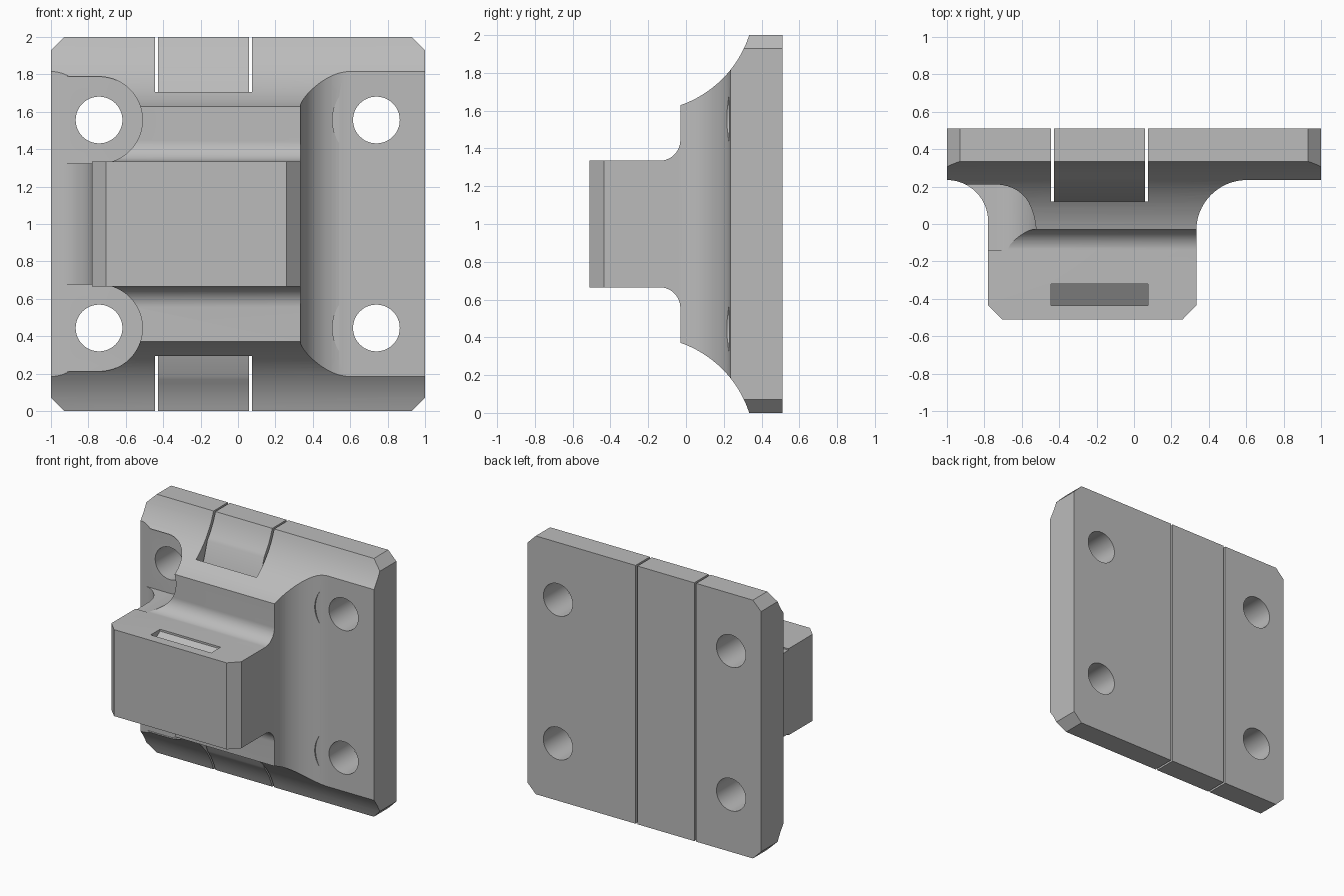
import bpy, bmesh, math
from mathutils import Vector

if "Cube" in bpy.data.objects:
    bpy.data.objects.remove(bpy.data.objects["Cube"], do_unlink=True)

grey = bpy.data.materials.new("plain_grey")
grey.use_nodes = True
COLOUR = (0.5, 0.5, 0.5, 1)
grey.diffuse_color = COLOUR
grey.node_tree.nodes["Principled BSDF"].inputs["Base Color"].default_value = COLOUR


def arc(cx, cy, r, a0, a1, n=20):
    steps = [math.radians(a0 + (a1 - a0) * i / n) for i in range(n + 1)]
    return [(cx + r * math.cos(a), cy + r * math.sin(a)) for a in steps]


def prism(name, points, axis, lo, hi):
    """Extrude a 2D outline along the named axis."""
    place = {"x": lambda p, t: (t, p[0], p[1]),
             "y": lambda p, t: (p[0], t, p[1]),
             "z": lambda p, t: (p[0], p[1], t)}[axis]
    bm = bmesh.new()
    face = bm.faces.new([bm.verts.new(place(p, lo)) for p in points])
    step = Vector(place((0, 0), hi - lo))
    new = bmesh.ops.extrude_face_region(bm, geom=[face])["geom"]
    bmesh.ops.translate(bm, vec=step, verts=[v for v in new if isinstance(v, bmesh.types.BMVert)])
    bmesh.ops.recalc_face_normals(bm, faces=bm.faces)
    mesh = bpy.data.meshes.new(name)
    bm.to_mesh(mesh)
    bm.free()
    mesh.materials.append(grey)
    ob = bpy.data.objects.new(name, mesh)
    bpy.context.collection.objects.link(ob)
    return ob


def combine(ob, tool, operation):
    """Apply a boolean and discard the tool."""
    mod = ob.modifiers.new("cut", "BOOLEAN")
    mod.operation, mod.object, mod.solver = operation, tool, "EXACT"
    deps = bpy.context.evaluated_depsgraph_get()
    mesh = bpy.data.meshes.new_from_object(ob.evaluated_get(deps))
    ob.modifiers.clear()
    ob.data = mesh
    bpy.data.objects.remove(tool, do_unlink=True)


def mirror_z(points):
    """Complete a top-half outline with its reflection about z = 1."""
    return points + [(y, 2 - z) for y, z in reversed(points)]


# Body: plan outline crossed with side outline and bevelled plate outline
plan = ([(-1, .51)] + arc(-1, .015, .22, 90, 0)
        + [(-.78, -.435), (-.705, -.51), (.26, -.51), (.333, -.435)]
        + arc(.603, -.035, .27, 180, 90) + [(1, .235), (1, .51)])
sweep = arc(-.22, 2.18, .583, -18, -71)
sweep[0] = (.335, 2)
side = mirror_z([(.51, 2)] + sweep + arc(-.14, 1.445, .11, 0, -90) + [(-.51, 1.335)])
c = .93
octagon = [(-c, 0), (c, 0), (1, .07), (1, c + 1), (c, 2), (-c, 2), (-1, c + 1), (-1, .07)]

body = prism("mount_body", plan, "z", -.1, 2.1)
combine(body, prism("side_cut", side, "x", -1.1, 1.1), "INTERSECT")
combine(body, prism("corner_cut", octagon, "y", -1, 1), "INTERSECT")

# Screw holes with flat seats; the seats on the right run off the edge
for z in (.444, 1.556):
    slot = [(-1.2, z - .232), *arc(-.743, z, .232, -90, 90, 32), (-1.2, z + .232)]
    combine(body, prism("seat_cut", slot, "y", -.14, .226), "DIFFERENCE")
    combine(body, prism("seat_cut", arc(.74, z, .235, 0, 354, 59), "y", 0, .228), "DIFFERENCE")
    for x in (-.743, .74):
        combine(body, prism("hole_cut", arc(x, z, .125, 0, 352.5, 47), "y", -.5, 1), "DIFFERENCE")

# Vertical channel at the back
L, R = -.444, .075
combine(body, prism("channel_cut", [(L, .12), (R, .12), (R, .7), (L, .7)], "z", -.2, 2.2), "DIFFERENCE")

# Narrow pockets in the top and bottom of the front block
pocket = [(-.435, 1.4), (-.435, 1.24), (-.32, 1.32), (-.32, 1.4)]
combine(body, prism("pocket_cut", pocket, "x", L, R), "DIFFERENCE")
combine(body, prism("pocket_cut", [(y, 2 - z) for y, z in pocket], "x", L, R), "DIFFERENCE")

# Tongue filling the channel, with a small gap each side
curve = [p for p in sweep if p[0] > .235]
tongue = mirror_z([(.51, 2)] + curve + [(.235, 1.813), (.12, 1.46)])
insert = prism("channel_tongue", tongue, "x", L + .016, R - .016)

# Smooth the fillets, keep the edges sharp
for ob in (body, insert):
    bpy.ops.object.select_all(action="DESELECT")
    ob.select_set(True)
    bpy.context.view_layer.objects.active = ob
    bpy.ops.object.shade_smooth_by_angle(angle=math.radians(20))
